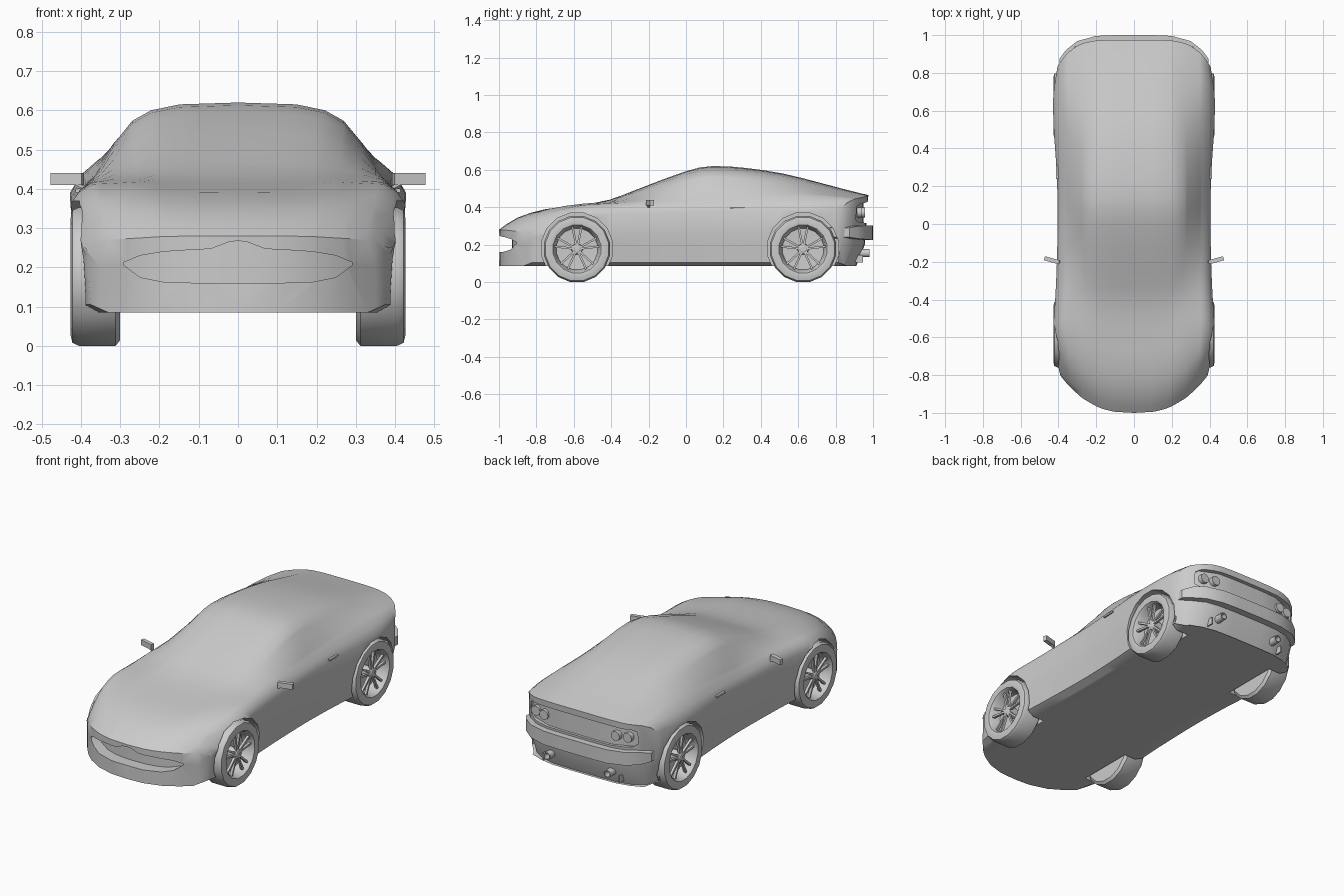
import bpy, bmesh, math
from mathutils import Vector, Matrix

if "Cube" in bpy.data.objects:
    bpy.data.objects.remove(bpy.data.objects["Cube"])

# Plan-view curvature of nose and tail
def bend(x, s):
    t = abs(x) / 0.42
    if s < -0.5:
        return 0.24 * (-0.5 - s) / 0.5 * t ** 2.6
    if s > 0.6:
        return -0.17 * (s - 0.6) / 0.375 * t ** 5
    return 0.0

def finish(bm, name, smooth=True, angle=32):
    bmesh.ops.recalc_face_normals(bm, faces=bm.faces)
    me = bpy.data.meshes.new(name)
    bm.to_mesh(me)
    bm.free()
    ob = bpy.data.objects.new(name, me)
    bpy.context.collection.objects.link(ob)
    if smooth:
        shade(ob, angle)
    return ob

def activate(ob):
    bpy.ops.object.select_all(action='DESELECT')
    ob.select_set(True)
    bpy.context.view_layer.objects.active = ob

def shade(ob, angle):
    activate(ob)
    bpy.ops.object.shade_smooth_by_angle(angle=math.radians(angle))

def bridge(bm, rings, closed=True):
    for a, b in zip(rings, rings[1:]):
        n = len(a)
        for i in range(n if closed else n - 1):
            j = (i + 1) % n
            bm.faces.new((a[i], a[j], b[j], b[i]))

# Curved slab from mirrored columns (x, top, bottom)
def slab(name, cols, y0, y1, ref, smooth=True):
    cols = [(-x, t, b) for x, t, b in cols[:0:-1]] + cols
    bm = bmesh.new()
    rings = []
    for x, t, b in cols:
        d = bend(x, ref)
        rings.append([bm.verts.new((x, y + d, z)) for y, z in ((y0, t), (y1, t), (y1, b), (y0, b))])
    bridge(bm, rings)
    bm.faces.new(rings[0])
    bm.faces.new(rings[-1])
    return finish(bm, name, smooth)

# Solid of revolution about the x axis, profile of (x, radius)
def lathe(name, profile, segs, y, z, side=1):
    bm = bmesh.new()
    rings = []
    for x, r in profile:
        rings.append([bm.verts.new((side * x, y + r * math.sin(a), z + r * math.cos(a)))
                      for a in [(k + 0.5) * math.tau / segs for k in range(segs)]])
    bridge(bm, rings)
    bm.faces.new(rings[0])
    bm.faces.new(rings[-1])
    return finish(bm, name)

def box(name, size, matrix):
    bm = bmesh.new()
    bmesh.ops.create_cube(bm, size=1, matrix=matrix @ Matrix.Diagonal((*size, 1)))
    return finish(bm, name, False)

def tube(name, r, depth, loc, segs=12):
    bm = bmesh.new()
    bmesh.ops.create_cone(bm, cap_ends=True, segments=segs, radius1=r, radius2=r, depth=depth,
                          matrix=Matrix.Translation(loc) @ Matrix.Rotation(math.pi / 2, 4, 'X'))
    return finish(bm, name)

def cut(ob, cutter):
    m = ob.modifiers.new("cut", 'BOOLEAN')
    m.operation, m.solver, m.object = 'DIFFERENCE', 'EXACT', cutter
    activate(ob)
    bpy.ops.object.modifier_apply(modifier=m.name)
    bpy.data.objects.remove(cutter)

# Body stations: y, centre z, roof edge x z, belt x z, shoulder x z
stations = [
    (-1.00, .280, .20, .278, .33, .270, .390, .235),
    (-0.90, .345, .22, .345, .34, .335, .408, .290),
    (-0.75, .390, .24, .393, .36, .385, .425, .335),
    (-0.57, .412, .25, .418, .37, .412, .428, .360),
    (-0.41, .440, .25, .432, .37, .420, .418, .365),
    (-0.25, .500, .26, .472, .368, .428, .410, .368),
    (0.00, .593, .268, .550, .362, .438, .404, .373),
    (0.14, .620, .27, .573, .360, .448, .405, .378),
    (0.32, .610, .265, .565, .362, .460, .412, .384),
    (0.52, .580, .26, .540, .365, .467, .426, .388),
    (0.72, .530, .26, .500, .366, .463, .428, .390),
    (0.86, .493, .255, .478, .364, .455, .420, .395),
    (0.975, .465, .25, .460, .355, .445, .405, .395)]

def smooth_rows(rows, steps):
    pts = [Vector(r) for r in rows]
    out = []
    for i in range(len(pts) - 1):
        p0, p1, p2, p3 = pts[max(i - 1, 0)], pts[i], pts[i + 1], pts[min(i + 2, len(pts) - 1)]
        for k in range(steps):
            t = k / steps
            out.append(p1 + (p2 - p0) * (t / 2) + (p0 * 2 - p1 * 5 + p2 * 4 - p3) * (t * t / 2)
                       + (p1 * 3 - p0 - p2 * 3 + p3) * (t ** 3 / 2))
    return out + [pts[-1]]

def section(zt, xg, zg, xb, zb, xs, zs):
    d = zt - zg
    return [(0, zt), (.55 * xg, zt - .1 * d), (.82 * xg, zt - .42 * d), (xg, zg),
            ((xg + xb) / 2 + .06 * d, (zg + zb) / 2 + .06 * d), (xb, zb),
            ((xb + xs) / 2 + .006, (zb + zs) / 2 + .006), (xs, zs), (xs - .002, .25),
            (xs - .015, .105), (xs - .06, .085), (0, .085)]

# Body shell, with flat ends first, then curved in plan
bm = bmesh.new()
rings = []
for row in smooth_rows(stations, 2):
    half = section(*row[1:])
    loop = half + [(-x, z) for x, z in half[-2:0:-1]]
    rings.append([bm.verts.new((x, row[0], z)) for x, z in loop])
bridge(bm, rings)
bm.faces.new(rings[0])
bm.faces.new(rings[-1])
cuts = [((x, 0, 0), (1, 0, 0)) for x in (-.35, -.28, -.2, -.1, .1, .2, .28, .35)] + [((0, 0, .2), (0, 0, 1))]
for co, no in cuts:
    bmesh.ops.bisect_plane(bm, geom=bm.verts[:] + bm.edges[:] + bm.faces[:], dist=1e-5, plane_co=co, plane_no=no)
for v in bm.verts:
    s = v.co.y
    v.co.y += bend(v.co.x, s)
    if s > 0.95:
        v.co.y -= 0.065 * min(1, max(0, (0.24 - v.co.z) / 0.14))
bmesh.ops.triangulate(bm, faces=[f for f in bm.faces if len(f.verts) > 4])
body = finish(bm, "car_body", False)

# Grille mouth and tail panel recesses
cut(body, slab("mouth_cutter", [(0, .268, .16), (.025, .264, .16), (.07, .247, .16), (.13, .244, .161),
    (.19, .24, .163), (.25, .23, .175), (.29, .213, .205)], -1.06, -.93, -1, False))
cut(body, slab("tail_cutter", [(0, .43, .315), (.1, .43, .315), (.2, .429, .315), (.31, .42, .32),
    (.335, .405, .335)], .95, 1.1, .975, False))

# Wheel arches
axles = {"front": -.583, "rear": .626}
for y in axles.values():
    for side in (-1, 1):
        cut(body, lathe("arch_cutter", [(.285, .193), (.55, .193)], 16, y, .18, side))
shade(body, 32)

# Wheels: tyre with dished rim, spokes and hub
HZ = .1766
for end, y in axles.items():
    for side, tag in ((-1, "left"), (1, "right")):
        lathe(f"{end}_{tag}_tyre", [(.30, .11), (.30, .165), (.312, .18), (.405, .18), (.422, .172), (.427, .15),
              (.424, .13), (.412, .122), (.36, .112), (.355, .03)], 16, y, HZ, side)
        lathe(f"{end}_{tag}_hub", [(.355, .03), (.402, .028), (.41, .015)], 12, y, HZ, side)
        for k in range(5):
            for off in (-.2, .2):
                a = k * math.tau / 5 + off
                m = Matrix.Translation((side * .4, y, HZ)) @ Matrix.Rotation(a, 4, 'X') @ Matrix.Translation((0, 0, .07))
                box(f"{end}_{tag}_spoke", (.014, .011, .105), m)

# Rear bumper bar
slab("rear_bumper", [(0, .302, .225), (.1, .302, .225), (.2, .302, .225), (.3, .302, .228),
     (.36, .30, .232), (.395, .29, .24)], .88, 1.0, .975)

for side, tag in ((-1, "left"), (1, "right")):
    # Round tail lamps
    for x in (.225, .288):
        tube(f"{tag}_tail_lamp", .027, .025, (side * x, .953 + bend(x, .975), .372), 16)
    # Exhaust pipe and diffuser fin
    lo = tube(f"{tag}_exhaust", .022, .1, (side * .19, .93, .155))
    cut(lo, tube("pipe_cutter", .016, .06, (side * .19, .97, .155)))
    shade(lo, 32)
    box(f"{tag}_diffuser_fin", (.008, .07, .04), Matrix.Translation((side * .24, .91, .125)))
    # Door mirror with stalk
    box(f"{tag}_mirror", (.082, .022, .03),
        Matrix.Translation((side * .435, -.192, .425)) @ Matrix.Rotation(side * .27, 4, 'Z'))
    box(f"{tag}_mirror_stalk", (.04, .014, .008),
        Matrix.Translation((side * .395, -.2, .404)) @ Matrix.Rotation(side * -.5, 4, 'Y'))
    # Door handle
    box(f"{tag}_door_handle", (.014, .075, .01), Matrix.Translation((side * .407, .275, .396)))
